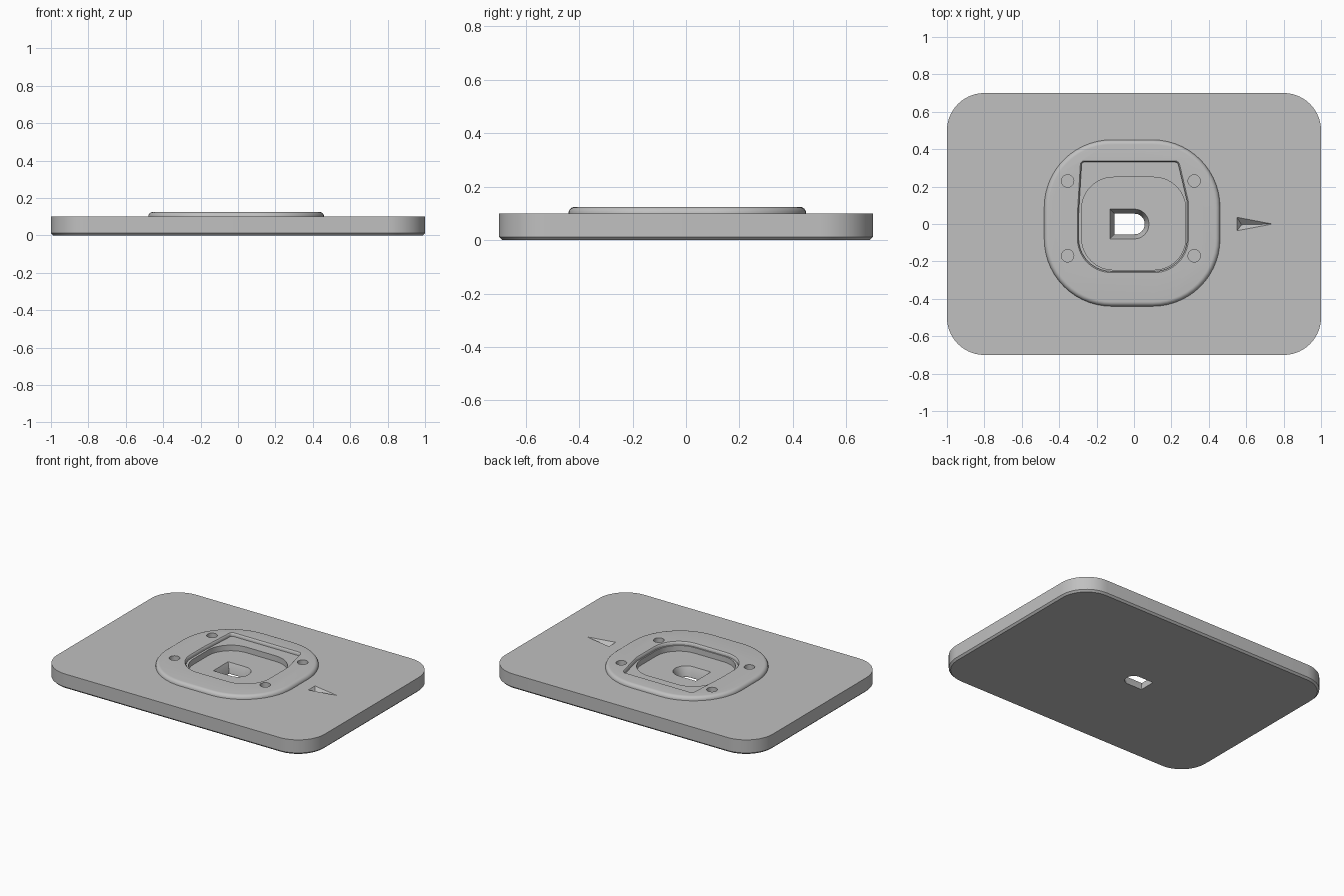
import bpy
import bmesh
import math
from mathutils import Vector

if "Cube" in bpy.data.objects:
    bpy.data.objects.remove(bpy.data.objects["Cube"])

grey = bpy.data.materials.new("plain grey")
grey.use_nodes = True
colour = (0.53, 0.53, 0.53, 1)
grey.diffuse_color = colour
grey.node_tree.nodes["Principled BSDF"].inputs["Base Color"].default_value = colour


def outline(corners, grow=0.0, steps=14):
    """Counter-clockwise convex polygon with rounded corners, grown outward."""
    pts = []
    for i, (x, y, r) in enumerate(corners):
        p = Vector((x, y))
        before = Vector(corners[i - 1][:2])
        after = Vector(corners[(i + 1) % len(corners)][:2])
        d1, d2 = (p - before).normalized(), (after - p).normalized()
        n1, n2 = Vector((d1.y, -d1.x)), Vector((d2.y, -d2.x))
        mid = (n1 + n2) / (1 + n1.dot(n2))
        r = max(r + grow, 0.002)
        centre = p + mid * (grow - r)
        a = math.atan2(n1.y, n1.x)
        turn = n1.angle(n2)
        for k in range(steps + 1):
            t = a + turn * k / steps
            pts.append(centre + Vector((math.cos(t), math.sin(t))) * r)
    return pts


def rect(x0, x1, y0, y1, r):
    return [(x0, y0, r), (x1, y0, r), (x1, y1, r), (x0, y1, r)]


def loft(name, sections):
    """Solid through (z, outline) sections, listed from bottom to top."""
    bm = bmesh.new()
    rings = [[bm.verts.new((p.x, p.y, z)) for p in pts] for z, pts in sections]
    for low, high in zip(rings, rings[1:]):
        for i in range(len(low)):
            j = (i + 1) % len(low)
            bm.faces.new((low[i], low[j], high[j], high[i]))
    bm.faces.new(rings[0][::-1])
    bm.faces.new(rings[-1])
    mesh = bpy.data.meshes.new(name)
    bm.to_mesh(mesh)
    bm.free()
    mesh.materials.append(grey)
    obj = bpy.data.objects.new(name, mesh)
    bpy.context.collection.objects.link(obj)
    return obj


def combine(target, tool, operation):
    mod = target.modifiers.new(tool.name, "BOOLEAN")
    mod.operation, mod.solver, mod.object = operation, "EXACT", tool
    bpy.context.view_layer.update()
    graph = bpy.context.evaluated_depsgraph_get()
    mesh = bpy.data.meshes.new_from_object(target.evaluated_get(graph))
    target.modifiers.clear()
    target.data = mesh
    bpy.data.objects.remove(tool)


# Base plate with rounded corners and a chamfered underside
plate = rect(-1, 1, -0.7, 0.7, 0.2)
base = loft("base_plate", [(0, outline(plate, -0.012)), (0.012, outline(plate)), (0.1, outline(plate))])

# Raised mount with a rounded upper edge
mount = rect(-0.48, 0.46, -0.44, 0.45, 0.36)
R = 0.025
sections = [(0.05, outline(mount))]
for k in range(7):
    t = math.pi / 2 * k / 6
    sections.append((0.1 + R * math.sin(t), outline(mount, R * (math.cos(t) - 1))))
combine(base, loft("raised_mount", sections), "UNION")

# Shallow shelf with a tapered upper end and softened rim
shelf = [(-0.3, -0.257, 0.18), (0.288, -0.257, 0.18), (0.288, 0.12, 0.1),
         (0.237, 0.335, 0.025), (-0.283, 0.335, 0.02), (-0.3, 0.05, 0.1)]
combine(base, loft("shelf_cut", [(0.103, outline(shelf, -0.004)), (0.115, outline(shelf, -0.004)),
                                 (0.122, outline(shelf)), (0.132, outline(shelf, 0.01))]), "DIFFERENCE")

# Deeper rounded pocket
pocket = outline(rect(-0.28, 0.276, -0.245, 0.25, 0.17))
combine(base, loft("pocket_cut", [(0.065, pocket), (0.15, pocket)]), "DIFFERENCE")

# Tapered through slot, square on one end and round on the other
slot = [(-0.105, -0.055, 0), (0.057, -0.055, 0.054), (0.057, 0.055, 0.054), (-0.105, 0.055, 0)]
wide = [(-0.13, -0.08, 0), (0.08, -0.08, 0.079), (0.08, 0.08, 0.079), (-0.13, 0.08, 0)]
combine(base, loft("slot_cut", [(-0.02, outline(slot)), (0.01, outline(slot)),
                                (0.066, outline(wide)), (0.09, outline(wide))]), "DIFFERENCE")

# Four blind screw holes
for x in (-0.355, 0.322):
    for y in (-0.17, 0.23):
        s = 0.033
        hole = outline(rect(x - s, x + s, y - s, y + s, s - 0.0001), steps=8)
        combine(base, loft("screw_hole_cut", [(0.085, hole), (0.15, hole)]), "DIFFERENCE")

# Engraved direction pointer with sloping sides
pointer = [Vector((0.55, -0.037)), Vector((0.745, 0)), Vector((0.55, 0.037))]
deep = Vector((0.575, -0.004))
point = [deep + (p - deep) * 0.03 for p in pointer]
combine(base, loft("pointer_cut", [(0.068, point), (0.101, pointer), (0.13, pointer)]), "DIFFERENCE")

bpy.ops.object.select_all(action="DESELECT")
base.select_set(True)
bpy.context.view_layer.objects.active = base
bpy.ops.object.shade_smooth_by_angle(angle=math.radians(30))
